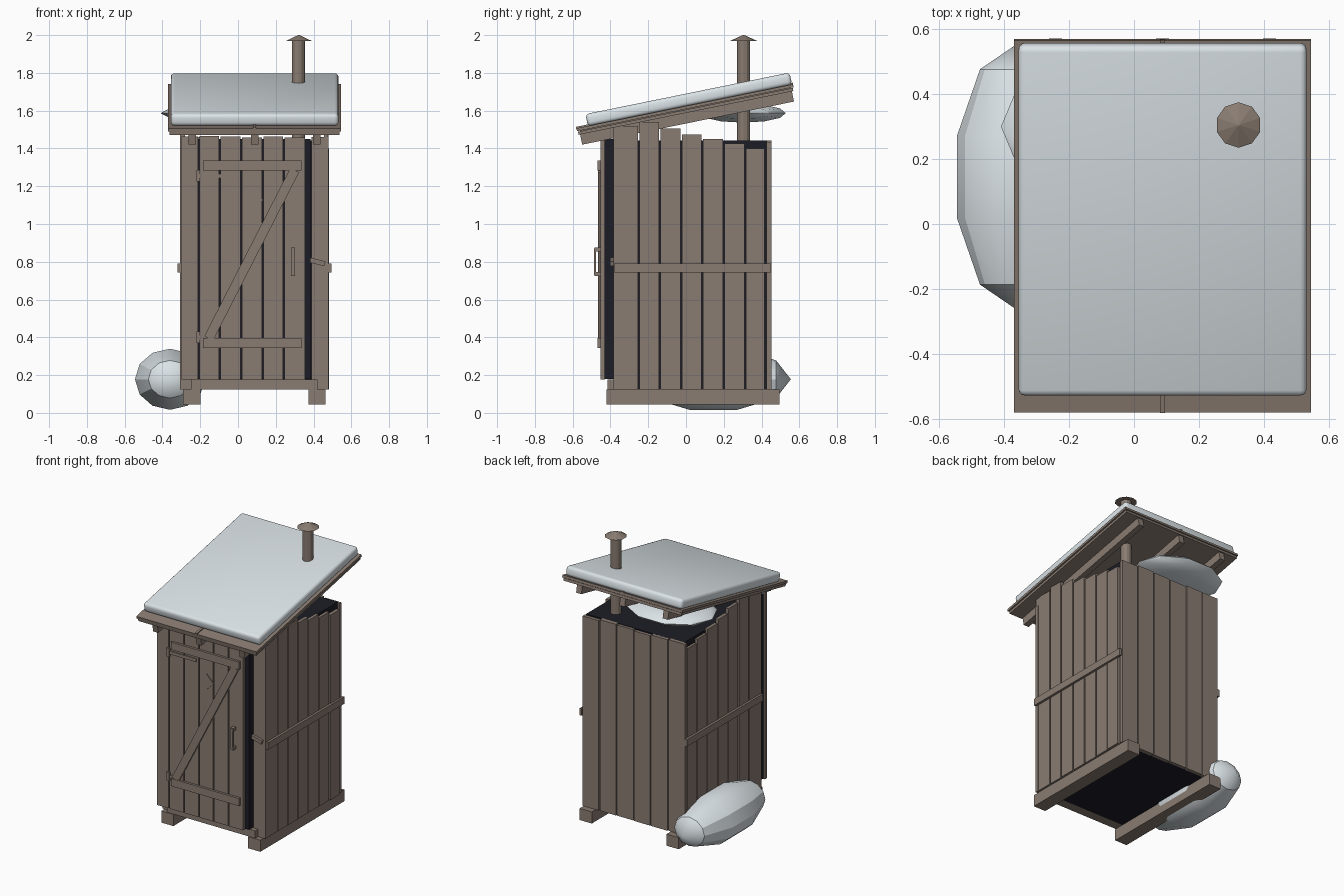
import bpy, bmesh, math, random
from mathutils import Matrix, Vector

random.seed(4)
cube = bpy.data.objects.get("Cube")
if cube:
    bpy.data.objects.remove(cube, do_unlink=True)


def material(name, rgb):
    m = bpy.data.materials.new(name)
    m.use_nodes = True
    col = (*rgb, 1)
    m.diffuse_color = col
    m.node_tree.nodes["Principled BSDF"].inputs["Base Color"].default_value = col
    return m


WOOD = material("weathered wood", (0.25, 0.2, 0.165))
SNOW = material("snow", (0.72, 0.78, 0.81))
DARK = material("dark interior", (0.012, 0.012, 0.02))


def finish(name, bm, mat, matrix=None):
    if matrix is not None:
        bm.transform(matrix)
    bmesh.ops.recalc_face_normals(bm, faces=bm.faces)
    mesh = bpy.data.meshes.new(name)
    bm.to_mesh(mesh)
    bm.free()
    mesh.materials.append(mat)
    ob = bpy.data.objects.new(name, mesh)
    bpy.context.collection.objects.link(ob)
    return ob


def box(name, xs, ys, zs, mat=WOOD, matrix=None, bevel=0):
    """Box from its x, y and z ranges, optionally bevelled and placed."""
    lo, hi = Vector((xs[0], ys[0], zs[0])), Vector((xs[1], ys[1], zs[1]))
    bm = bmesh.new()
    bmesh.ops.create_cube(bm, size=1)
    bm.transform(Matrix.Translation((lo + hi) / 2) @ Matrix.Diagonal((*(hi - lo), 1)))
    if bevel:
        bmesh.ops.bevel(bm, geom=bm.edges[:], offset=bevel, segments=3,
                        profile=0.5, affect='EDGES')
    return finish(name, bm, mat, matrix)


def smooth(ob, angle):
    bpy.ops.object.select_all(action='DESELECT')
    ob.select_set(True)
    bpy.context.view_layer.objects.active = ob
    bpy.ops.object.shade_smooth_by_angle(angle=math.radians(angle))


def tube(name, r1, r2, z0, z1, sides, x, y):
    bm = bmesh.new()
    bmesh.ops.create_cone(bm, cap_ends=True, segments=sides, radius1=r1,
                          radius2=r2, depth=z1 - z0)
    return finish(name, bm, WOOD, Matrix.Translation((x, y, (z0 + z1) / 2)))


def drift(name, centre, size, turn):
    """Faceted snow lump whose pole lies along a horizontal axis."""
    bm = bmesh.new()
    bmesh.ops.create_uvsphere(bm, u_segments=12, v_segments=5, radius=1)
    place = Matrix.Translation(centre) @ Matrix.Diagonal((*size, 1))
    ob = finish(name, bm, SNOW, place @ Matrix.Rotation(math.pi / 2, 4, turn))
    smooth(ob, 30)


MID = 0.088          # centre line of the hut
LEFT, RIGHT = -0.305, 0.48
FRONT, BACK = -0.385, 0.45
BASE = 0.125

# Dark inner shell and the door opening behind the door
box("inner_shell", (LEFT + .02, RIGHT - .02), (FRONT + .02, BACK - .02), (BASE, 1.442), DARK)
box("door_opening", (LEFT + .015, 0.385), (-0.432, FRONT + .03), (0.18, 1.45), DARK)

# Skids and front sill
for side, x in (("left", 0.418), ("right", -0.245)):
    box(side + "_skid", (x - .046, x + .046), (-0.42, 0.495), (0.045, BASE))
box("front_sill", (-0.25, 0.422), (-0.415, -0.35), (BASE, 0.176))

# Side walls: planks with stepped tops, and a rail on each side
edges = [FRONT, -0.245, -0.135, -0.02, 0.09, 0.205, 0.318, 0.425]
tops = [1.52, 1.54, 1.505, 1.475, 1.45, 1.425, 1.40]
for side, sgn in (("left", 1), ("right", -1)):
    wall = RIGHT if sgn > 0 else LEFT
    for i, top in enumerate(tops):
        out = wall + sgn * random.uniform(-.004, .003)
        box(f"{side}_wall_plank_{i}", sorted((out, wall - sgn * .025)),
            (edges[i], edges[i + 1] - .009), (BASE, top))
    box(side + "_rail", sorted((wall, wall + sgn * .016)), (FRONT + .005, BACK), (0.742, 0.79))

# Back wall planks
step = (RIGHT - LEFT) / 6
for i in range(6):
    x = LEFT + i * step
    box(f"back_plank_{i}", (x, x + step - .008),
        (BACK - .025, BACK + random.uniform(-.003, .003)),
        (BASE, 1.44 + random.uniform(-.008, .004)))

# Front boards either side of the door
box("front_post", (0.388, RIGHT), (FRONT, FRONT + .025), (BASE, 1.46))
box("front_edge_board", (LEFT, -0.2), (FRONT, FRONT + .025), (BASE, 1.46))

# Door planks
door = [-0.3, -0.205, -0.093, 0.022, 0.134, 0.247, 0.362]
for i in range(6):
    box(f"door_plank_{i}", (door[i], door[i + 1] - .008), (-0.452, -0.43),
        (0.176, 1.465 + random.uniform(-.008, .004)))

# Door battens and diagonal brace
for name, z in (("upper", 1.31), ("lower", 0.37)):
    box(name + "_door_batten", (-0.185, 0.335), (-0.468, -0.452), (z - .026, z + .026))
a, b = Vector((-0.155, 0, 0.395)), Vector((0.3, 0, 1.285))
span = b - a
tilt = Matrix.Translation((a + b) / 2) @ Matrix.Rotation(math.atan2(span.x, span.z), 4, 'Y')
box("door_brace", (-.026, .026), (-0.465, -0.452), (-span.length / 2, span.length / 2), WOOD, tilt)

# Diamond panel, hinges, handle and latch
box("door_diamond", (-.038, .038), (-0.458, -0.452), (-.038, .038), WOOD,
    Matrix.Translation((0.08, 0, 1.128)) @ Matrix.Rotation(math.pi / 4, 4, 'Y'))
for name, z in (("upper", 1.255), ("lower", 0.4)):
    box(name + "_hinge", (-0.22, -0.2), (-0.464, -0.452), (z - .03, z + .03))
    box(name + "_hinge_strap", (-0.2, 0.0 if name == "upper" else -0.18),
        (-0.459, -0.452), (z - .011, z + .011))
box("door_handle", (0.284, 0.298), (-0.486, -0.476), (0.73, 0.87))
for z in (0.735, 0.865):
    box("handle_mount", (0.28, 0.302), (-0.484, -0.452), (z - .01, z + .01))
box("latch", (-.052, .052), (-0.402, FRONT), (-.013, .013), WOOD,
    Matrix.Translation((0.41, 0, 0.802)) @ Matrix.Rotation(math.radians(14), 4, 'Y'))

# Sloping roof: rafters, two board layers, centre seam strip and snow
slope = Matrix.Translation((MID, 0, 1.588)) @ Matrix.Rotation(math.radians(11.5), 4, 'X')
for i, x in enumerate((-0.33, 0, 0.33)):
    box(f"rafter_{i}", (x - .02, x + .02), (-0.572, 0.572), (-0.055, 0), WOOD, slope)
box("roof_boards", (-0.45, 0.45), (-0.58, 0.58), (0, 0.017), WOOD, slope)
box("roof_covering", (-0.458, 0.458), (-0.585, 0.585), (0.02, 0.036), WOOD, slope)
box("roof_filler", (-0.44, 0.44), (-0.57, 0.57), (0.016, 0.021), WOOD, slope)
box("roof_seam", (-.008, .008), (-0.586, 0.586), (0.03, 0.044), WOOD, slope)
smooth(box("roof_snow", (-0.444, 0.444), (-0.523, 0.58), (0.034, 0.1), SNOW, slope, 0.02), 40)

# Chimney pipe and cap
tube("chimney_pipe", .035, .035, 1.42, 1.975, 12, 0.32, 0.305)
tube("chimney_cap", .07, .004, 1.97, 2.0, 10, 0.322, 0.305)

# Snow drifts on the ground and under the roof
drift("ground_drift", (-0.36, 0.145, 0.178), (0.195, 0.41, 0.17), 'X')
drift("roof_drift", (-0.1, 0.3, 1.587), (0.31, 0.24, 0.053), 'Y')
